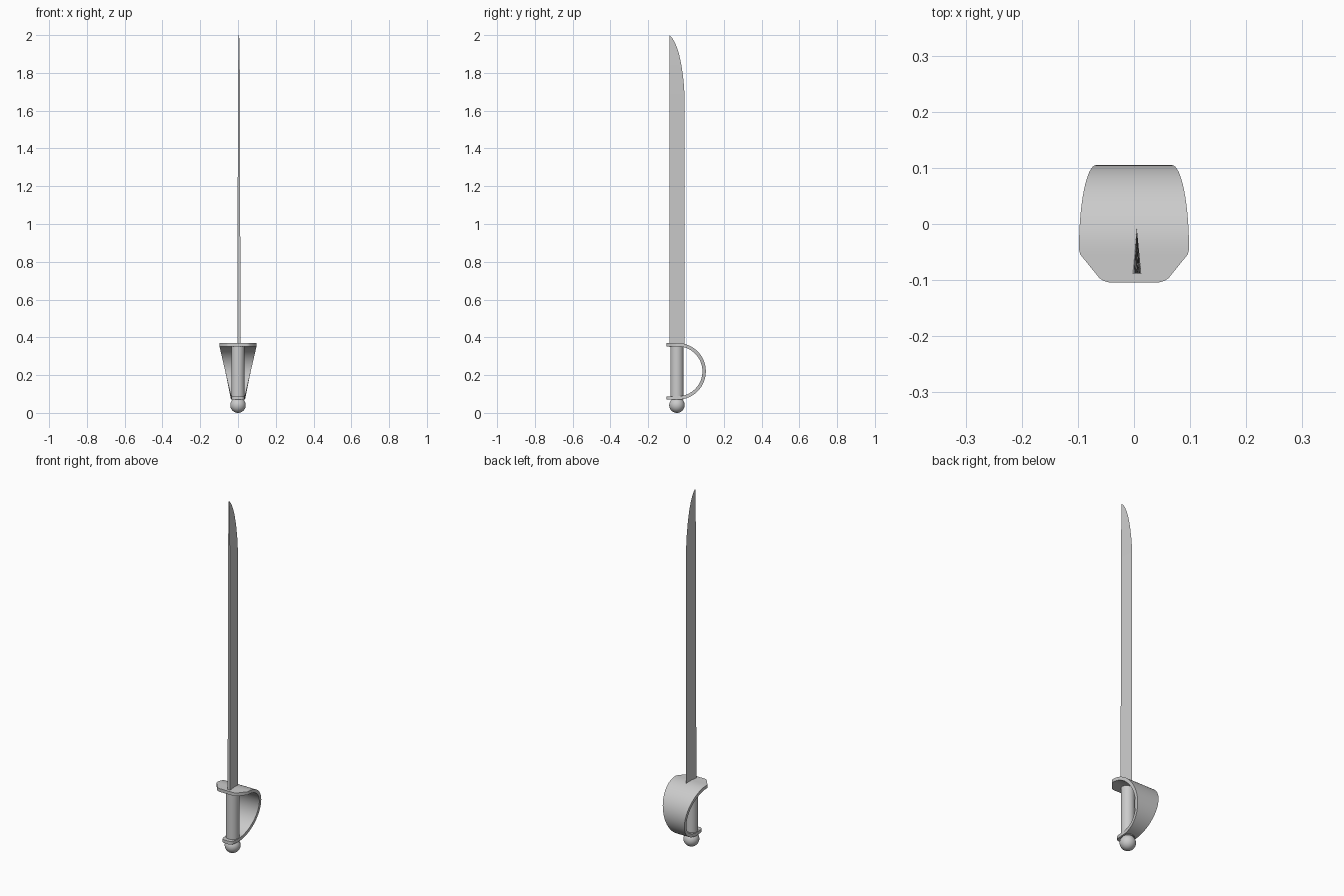
import bpy, bmesh, math

if "Cube" in bpy.data.objects:
    bpy.data.objects.remove(bpy.data.objects["Cube"])

CY = -0.048  # grip axis in y


def loft(name, rings, smooth):
    """Skin a list of equal-sized vertex rings and cap both ends."""
    bm = bmesh.new()
    rows = [[bm.verts.new(p) for p in r] for r in rings]
    n = len(rows[0])
    for a, b in zip(rows, rows[1:]):
        for i in range(n):
            j = (i + 1) % n
            bm.faces.new((a[i], a[j], b[j], b[i]))
    bm.faces.new(rows[0])
    bm.faces.new(rows[-1])
    bmesh.ops.recalc_face_normals(bm, faces=bm.faces)
    me = bpy.data.meshes.new(name)
    bm.to_mesh(me)
    bm.free()
    ob = bpy.data.objects.new(name, me)
    bpy.context.collection.objects.link(ob)
    if smooth:
        shade(ob)
    return ob


def shade(ob):
    bpy.ops.object.select_all(action='DESELECT')
    ob.select_set(True)
    bpy.context.view_layer.objects.active = ob
    bpy.ops.object.shade_smooth_by_angle(angle=math.radians(35))


# Blade: wedge section, thick spine at -y, curved edge up to the tip
blade = [(0.35, -0.008, 0.008), (1.69, -0.008, 0.0055), (1.76, -0.013, 0.005),
         (1.84, -0.024, 0.004), (1.90, -0.037, 0.0033), (1.94, -0.050, 0.0027),
         (1.97, -0.064, 0.002), (1.99, -0.077, 0.0015), (2.0, -0.087, 0.001)]
loft("blade", [[(0.005 - h, -0.088, z), (0.005 + h, -0.088, z), (0.005, y, z)]
               for z, y, h in blade], False)

# Hand guard: a strip along a half circle with flat ends, narrowing downwards
GY, GZ, RO, RI = -0.045, 0.22, 0.15, 0.132


def half_width(z):
    return 0.035 + 0.065 * (z - 0.07) / 0.30


def station(y, zo, yi, zi, wo, wi):
    return [(-wo, y, zo), (wo, y, zo), (wi, yi, zi), (-wi, yi, zi)]


rings = []
for y, w in [(-0.104, 0.045), (-0.101, 0.055), (-0.096, 0.062), (-0.054, 0.096)]:
    rings.append(station(y, GZ + RO, y, GZ + RI, w, w))
STEPS = 32
for i in range(STEPS + 1):
    a = math.pi / 2 - math.pi * i / STEPS
    c, s = math.cos(a), math.sin(a)
    w = half_width(GZ + s * (RO + RI) / 2)
    rings.append(station(GY + RO * c, GZ + RO * s, GY + RI * c, GZ + RI * s, w, w))
for y, w in [(-0.085, 0.034), (-0.098, 0.028), (-0.104, 0.018)]:
    rings.append(station(y, GZ - RO, y, GZ - RI, w, w))
loft("hand_guard", rings, True)

# Grip
bpy.ops.mesh.primitive_cylinder_add(vertices=32, radius=0.035, depth=0.29,
                                    location=(0, CY, 0.215))
bpy.context.object.name = "grip"
shade(bpy.context.object)

# Pommel
bpy.ops.mesh.primitive_uv_sphere_add(segments=32, ring_count=16, radius=0.041,
                                     location=(0, CY, 0.041))
bpy.context.object.name = "pommel"
shade(bpy.context.object)
